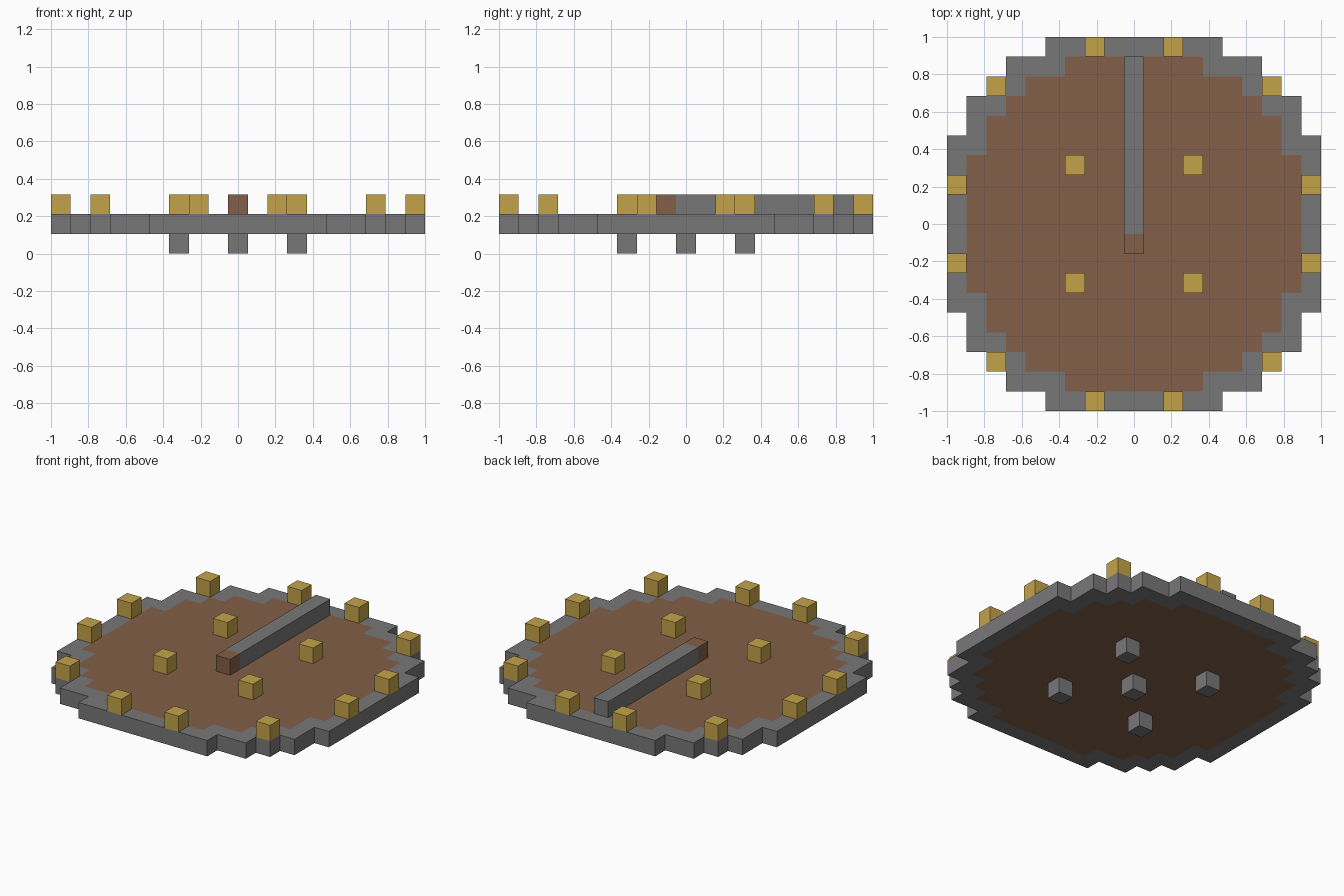
import bpy
import bmesh
from mathutils import Matrix, Vector

default = bpy.data.objects.get("Cube")
if default:
    bpy.data.objects.remove(default, do_unlink=True)

N = 19            # cells across the disc
CELL = 2 / N      # cell size


def material(name, rgb):
    linear = [((c / 255 + 0.055) / 1.055) ** 2.4 for c in rgb]
    mat = bpy.data.materials.new(name)
    mat.use_nodes = True
    mat.diffuse_color = (*linear, 1)
    bsdf = mat.node_tree.nodes["Principled BSDF"]
    bsdf.inputs["Base Color"].default_value = (*linear, 1)
    bsdf.inputs["Roughness"].default_value = 0.9
    return mat


STONE = material("stone grey", (121, 119, 121))
WOOD = material("wood brown", (130, 95, 72))
GOLD = material("gold", (196, 163, 74))


def add_object(name, bm, *mats):
    mesh = bpy.data.meshes.new(name)
    bm.to_mesh(mesh)
    bm.free()
    for mat in mats:
        mesh.materials.append(mat)
    obj = bpy.data.objects.new(name, mesh)
    bpy.context.collection.objects.link(obj)
    return obj


def block(name, mat, i, j, layer, length=1):
    """Box one cell wide, running `length` cells towards the back from (i, j)."""
    bm = bmesh.new()
    centre = Vector((i, j + (length - 1) / 2, layer + 0.5)) * CELL
    size = Matrix.Diagonal((CELL, CELL * length, CELL, 1))
    bmesh.ops.create_cube(bm, size=1, matrix=Matrix.Translation(centre) @ size)
    return add_object(name, bm, mat)


# Stepped round dial: wooden field with a stone rim
bm = bmesh.new()
bmesh.ops.create_grid(bm, x_segments=N, y_segments=N, size=1,
                      matrix=Matrix.Translation((0, 0, CELL)))


def radius_squared(face):
    c = face.calc_center_median() / CELL
    return c.x ** 2 + c.y ** 2


bmesh.ops.delete(bm, geom=[f for f in bm.faces if radius_squared(f) > 101],
                 context='FACES')
for f in bm.faces:
    f.material_index = 1 if radius_squared(f) < 77 else 0
dial = add_object("dial", bm, STONE, WOOD)
solid = dial.modifiers.new("thickness", 'SOLIDIFY')
solid.thickness = CELL
solid.offset = 1

# Pointer bar with a wooden tip
block("pointer_bar", STONE, 0, 0, 2, length=9)
block("pointer_tip", WOOD, 0, -1, 2)

# Gold studs around the rim and on the field, feet beneath
for sx in (-1, 1):
    for sy in (-1, 1):
        for i, j in ((2, 9), (7, 7), (9, 2)):
            block("rim_stud", GOLD, sx * i, sy * j, 2)
        block("inner_stud", GOLD, sx * 3, sy * 3, 2)
        block("foot", STONE, sx * 3, sy * 3, 0)
block("centre_foot", STONE, 0, 0, 0)
